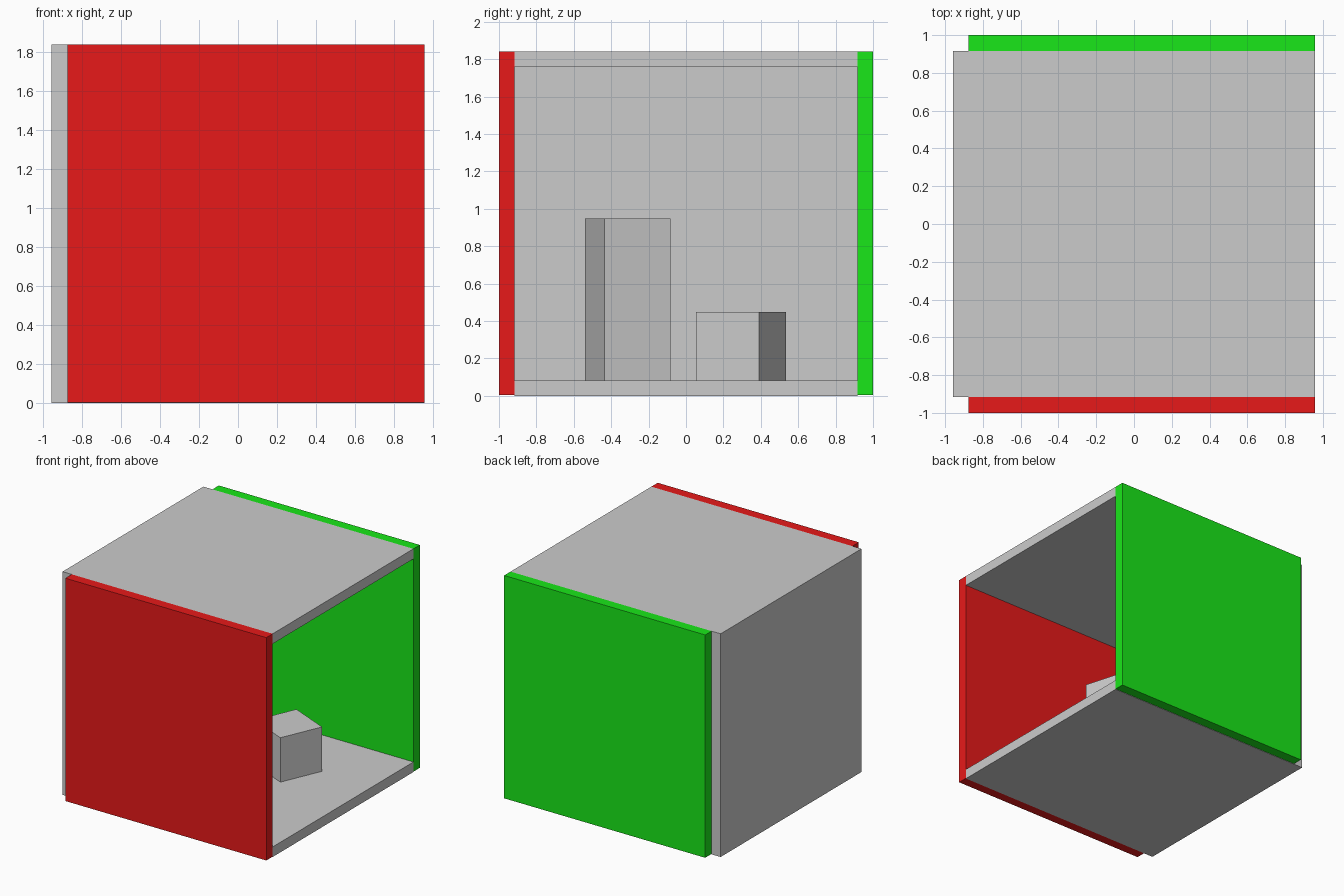
import bpy
from math import radians

if "Cube" in bpy.data.objects:
    bpy.data.objects.remove(bpy.data.objects["Cube"])

H = 1.84        # overall height
T = 0.083       # panel thickness
X0, X1 = -0.958, 0.958
XI = X0 + T     # inner face of the back panel
YI = 1 - T      # inner faces of the side walls


def material(name, rgb):
    mat = bpy.data.materials.new(name)
    mat.diffuse_color = (*rgb, 1)
    mat.use_nodes = True
    mat.node_tree.nodes["Principled BSDF"].inputs["Base Color"].default_value = mat.diffuse_color
    return mat


def box(name, lo, hi, turn=0, mat=None):
    """Axis-sized box between two corners, turned about its own vertical axis."""
    bpy.ops.mesh.primitive_cube_add(
        size=1, location=[(a + b) / 2 for a, b in zip(lo, hi)])
    ob = bpy.context.object
    ob.name = name
    ob.scale = [b - a for a, b in zip(lo, hi)]
    bpy.ops.object.transform_apply(location=False, rotation=False, scale=True)
    ob.rotation_euler.z = radians(turn)
    if mat:
        ob.data.materials.append(mat)
    return ob


def block(name, x, y, size, top, turn):
    h = size / 2
    box(name, (x - h, y - h, T), (x + h, y + h, top), turn)


red = material("red", (0.8, 0.01, 0.01))
green = material("green", (0.01, 0.8, 0.01))

# Room panels, open towards +x
box("floor", (XI, -YI, 0), (X1, YI, T))
box("ceiling", (XI, -YI, H - T), (X1, YI, H))
box("back_wall", (X0, -YI, 0), (XI, YI, H))
box("red_wall", (XI, -1, 0.003), (X1, -YI, H), mat=red)
box("green_wall", (XI, YI, 0.003), (X1, 1, H), mat=green)

# Two turned blocks standing on the floor
block("tall_block", -0.098, -0.312, 0.366, 0.947, 16.7)
block("short_block", 0.253, 0.295, 0.366, 0.449, -23.4)
